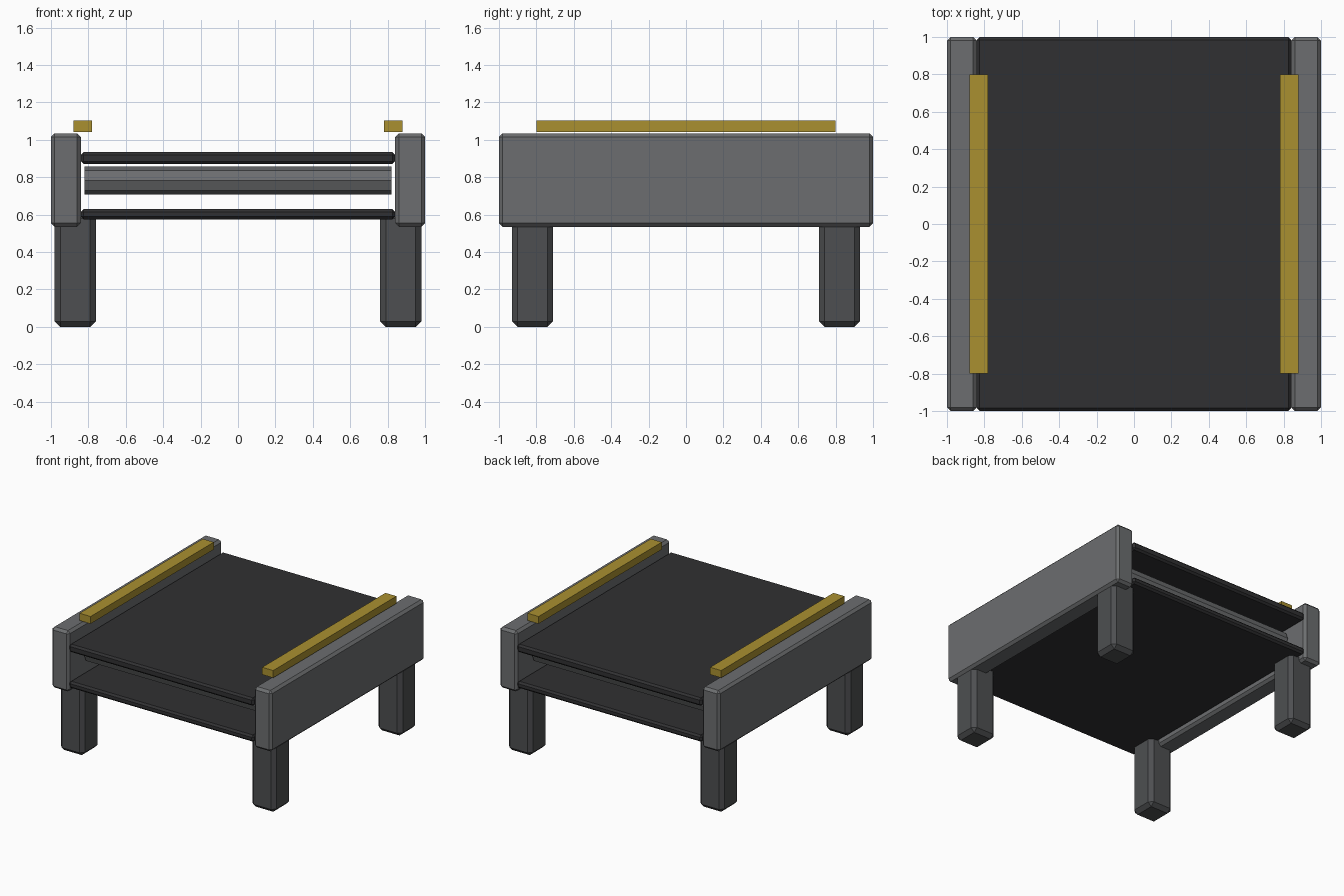
import bpy
import math

if "Cube" in bpy.data.objects:
    bpy.data.objects.remove(bpy.data.objects["Cube"])


def material(name, rgb):
    m = bpy.data.materials.new(name)
    m.diffuse_color = (*rgb, 1)
    m.use_nodes = True
    m.node_tree.nodes["Principled BSDF"].inputs["Base Color"].default_value = m.diffuse_color
    return m


PANEL = material("panel_grey", (0.15, 0.155, 0.16))
LEG = material("leg_grey", (0.075, 0.078, 0.082))
BELT = material("belt_black", (0.03, 0.03, 0.032))
STEEL = material("roller_grey", (0.15, 0.155, 0.16))
GOLD = material("rail_yellow", (0.40, 0.28, 0.03))


def box(name, x, y, z, mat, bevel=0.0):
    """Box from (min, max) ranges, with an optional single chamfer."""
    ranges = (x, y, z)
    bpy.ops.mesh.primitive_cube_add(size=1, location=[(a + b) / 2 for a, b in ranges])
    ob = bpy.context.object
    ob.name = name
    ob.scale = [b - a for a, b in ranges]
    bpy.ops.object.transform_apply(location=False, rotation=False, scale=True)
    ob.data.materials.append(mat)
    if bevel:
        mod = ob.modifiers.new("chamfer", 'BEVEL')
        mod.width = bevel
        mod.segments = 1
    return ob


def span(sign, a, b):
    return tuple(sorted((sign * a, sign * b)))


# Upper and lower belt runs
box("belt_top", (-0.84, 0.84), (-1, 1), (0.87, 0.935), BELT, 0.015)
box("belt_bottom", (-0.84, 0.84), (-1, 1), (0.575, 0.63), BELT, 0.015)

for sx, side in ((-1, "left"), (1, "right")):
    # Side panel and guide rail
    box(f"side_panel_{side}", span(sx, 0.84, 1.0), (-1, 1), (0.535, 1.035), PANEL, 0.02)
    box(f"guide_rail_{side}", span(sx, 0.78, 0.88), (-0.8, 0.8), (1.043, 1.103), GOLD)
    # Legs
    for sy, end in ((-1, "front"), (1, "back")):
        box(f"leg_{end}_{side}", span(sx, 0.76, 0.98), span(sy, 0.71, 0.93),
            (0, 0.61), LEG, 0.03)

# Octagonal rollers between the belt runs
ROLLERS = 6
for i in range(ROLLERS):
    y = -0.75 + 1.5 * i / (ROLLERS - 1)
    bpy.ops.mesh.primitive_cylinder_add(vertices=8, radius=0.075, depth=1.64,
                                        location=(0, y, 0.783),
                                        rotation=(0, math.pi / 2, 0))
    roller = bpy.context.object
    roller.name = f"roller_{i + 1}"
    roller.data.materials.append(STEEL)
